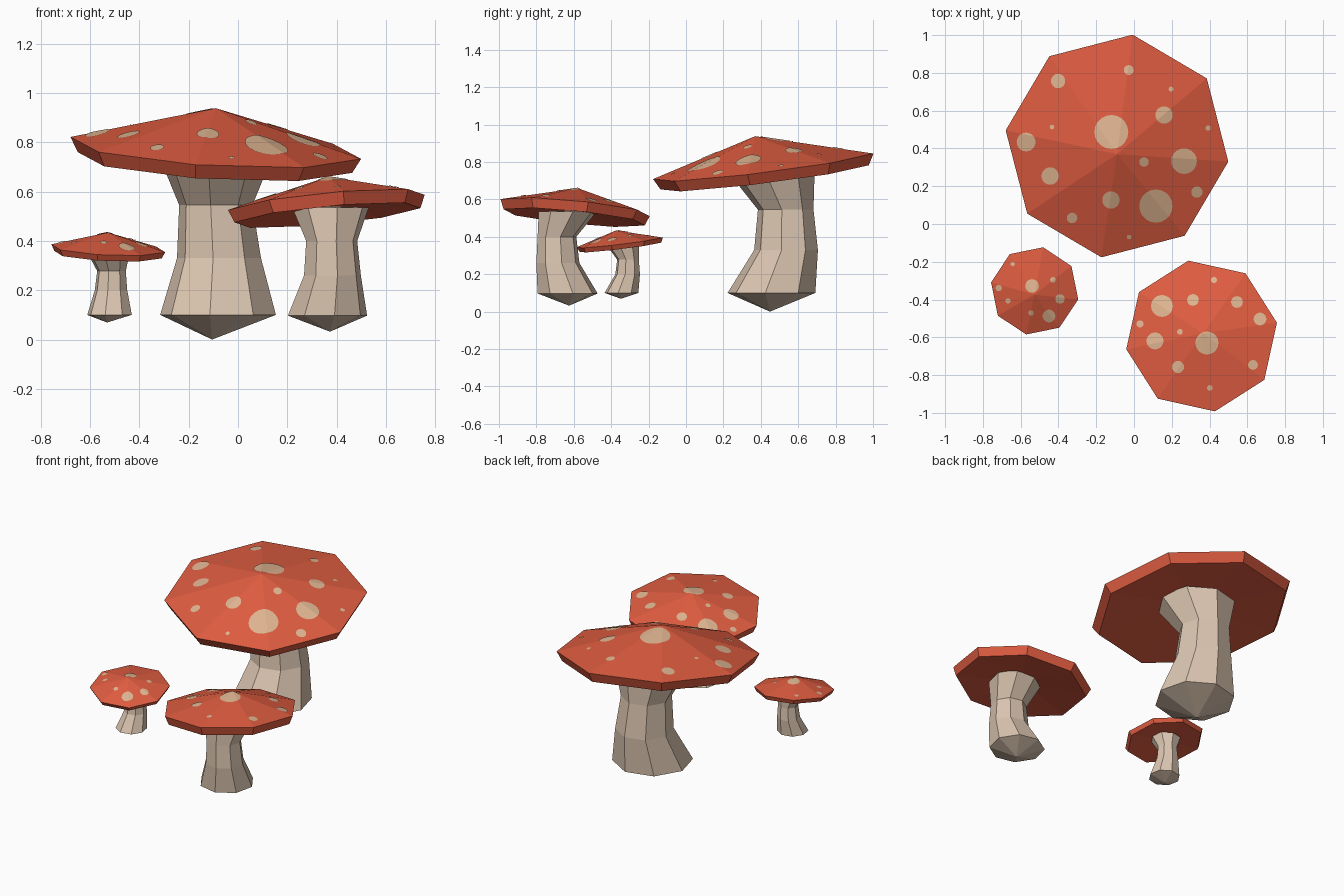
import bpy, bmesh, math
from mathutils import Vector

if "Cube" in bpy.data.objects:
    bpy.data.objects.remove(bpy.data.objects["Cube"])

SIDES = 8


def material(name, rgb):
    m = bpy.data.materials.new(name)
    m.diffuse_color = (*rgb, 1)
    m.use_nodes = True
    m.node_tree.nodes["Principled BSDF"].inputs["Base Color"].default_value = m.diffuse_color
    return m


RED = material("cap red", (0.74, 0.108, 0.052))
CREAM = material("stem cream", (0.71, 0.56, 0.435))
TAN = material("spot tan", (0.74, 0.46, 0.28))


def finish(bm, name, mat):
    bm.normal_update()
    me = bpy.data.meshes.new(name)
    bm.to_mesh(me)
    bm.free()
    me.materials.append(mat)
    ob = bpy.data.objects.new(name, me)
    bpy.context.collection.objects.link(ob)
    return ob


def lathe(name, mat, bottom, rings, top):
    """Closed faceted skin: bottom point, stacked rings, top point."""
    bm = bmesh.new()
    loops = [[bm.verts.new(p) for p in r] for r in rings]
    lo, hi = bm.verts.new(bottom), bm.verts.new(top)
    for i in range(SIDES):
        j = (i + 1) % SIDES
        bm.faces.new((lo, loops[0][j], loops[0][i]))
        bm.faces.new((hi, loops[-1][i], loops[-1][j]))
        for a, b in zip(loops, loops[1:]):
            bm.faces.new((a[i], a[j], b[j], b[i]))
    bmesh.ops.recalc_face_normals(bm, faces=bm.faces)
    return finish(bm, name, mat)


def polygon(x, y, r, phase, height):
    pts = []
    for k in range(SIDES):
        a = math.radians(phase) + k * math.tau / SIDES
        px, py = x + r * math.cos(a), y + r * math.sin(a)
        pts.append(Vector((px, py, height(px, py))))
    return pts


def mushroom(name, phase, centre, radius, slope, apex, depth, foot, stem, spots):
    cx, cy, cz = centre
    sx, sy = slope
    apex = Vector(apex)

    # cap: tilted octagonal cone, slanted rim, hollow underside
    def tilt(drop):
        return lambda x, y: cz - drop + sx * (x - cx) + sy * (y - cy)
    rim = polygon(cx, cy, radius, phase, tilt(0))
    lip = polygon(cx + sx * depth, cy + sy * depth, radius * 0.945, phase, tilt(depth))
    hollow = (cx, cy, cz - depth + 0.09 * radius)
    lathe(name + "_cap", RED, hollow, [lip, rim], apex)

    # stem: flared octagonal rings, pointed underneath
    rings = [polygon(x, y, r, phase, lambda a, b, z=z: z) for x, y, z, r in stem]
    x, y, z, r = stem[-1]
    lathe(name + "_stem", CREAM, foot, rings, (x, y, z + 0.005))

    # spots: discs split along the cap ridges and laid on its facets
    planes = []
    for i in range(SIDES):
        n = (rim[i] - apex).cross(rim[(i + 1) % SIDES] - apex)
        planes.append(n if n.z > 0 else -n)

    def on_cap(x, y):
        return min(apex.z - (n.x * (x - apex.x) + n.y * (y - apex.y)) / n.z
                   for n in planes)
    bm = bmesh.new()
    for x, y, r in spots:
        ring = [bm.verts.new((x + r * math.cos(k * math.tau / 20),
                              y + r * math.sin(k * math.tau / 20), 0))
                for k in range(20)]
        bm.faces.new(ring)
    for p in rim:
        d = p - apex
        bmesh.ops.bisect_plane(bm, geom=bm.verts[:] + bm.edges[:] + bm.faces[:],
                               dist=1e-5, plane_co=(apex.x, apex.y, 0),
                               plane_no=(-d.y, d.x, 0))
    for v in bm.verts:
        v.co.z = on_cap(v.co.x, v.co.y) + 0.003
    finish(bm, name + "_spots", TAN)


BIG_SPOTS = [
    (-.12, .487, .09), (.116, .095, .088), (.265, .333, .068), (-.571, .434, .05),
    (-.444, .254, .046), (-.122, .127, .046), (.159, .577, .046), (-.402, .757, .038),
    (-.028, .815, .026), (.333, .169, .03), (-.328, .032, .028), (.053, .328, .025),
    (.196, .714, .013), (.392, .508, .014), (-.434, .513, .012), (-.026, -.069, .012)]
MEDIUM_SPOTS = [
    (.148, -.434, .058), (.386, -.63, .061), (.111, -.619, .045), (.312, -.402, .031),
    (.545, -.413, .031), (.667, -.503, .034), (.233, -.757, .032), (.63, -.746, .026),
    (.032, -.529, .019), (.423, -.296, .016), (.243, -.571, .015), (.402, -.868, .015)]
SMALL_SPOTS = [
    (-.54, -.328, .036), (-.45, -.487, .034), (-.392, -.397, .025), (-.716, -.339, .017),
    (-.642, -.212, .012), (-.429, -.296, .015), (-.545, -.471, .014), (-.667, -.407, .014)]

mushroom("big", -8, (-.09, .413, .777), .595, (-.058, .124), (-.09, .37, .938), .06,
         (-.105, .449, 0),
         [(-.081, .457, .1, .237), (-.077, .535, .33, .172),
          (-.09, .533, .545, .15), (-.09, .455, .75, .235)], BIG_SPOTS)
mushroom("medium", 10, (.358, -.593, .556), .405, (.094, -.098), (.365, -.578, .66), .053,
         (.373, -.625, .032),
         [(.363, -.633, .097, .163), (.383, -.685, .26, .117),
          (.38, -.69, .4, .105), (.375, -.632, .535, .158)], MEDIUM_SPOTS)
mushroom("small", -11, (-.526, -.354, .37), .235, (-.047, .121), (-.527, -.374, .434), .026,
         (-.531, -.348, .069),
         [(-.521, -.345, .1, .092), (-.515, -.312, .2, .067),
          (-.513, -.31, .278, .059), (-.526, -.338, .358, .09)], SMALL_SPOTS)
